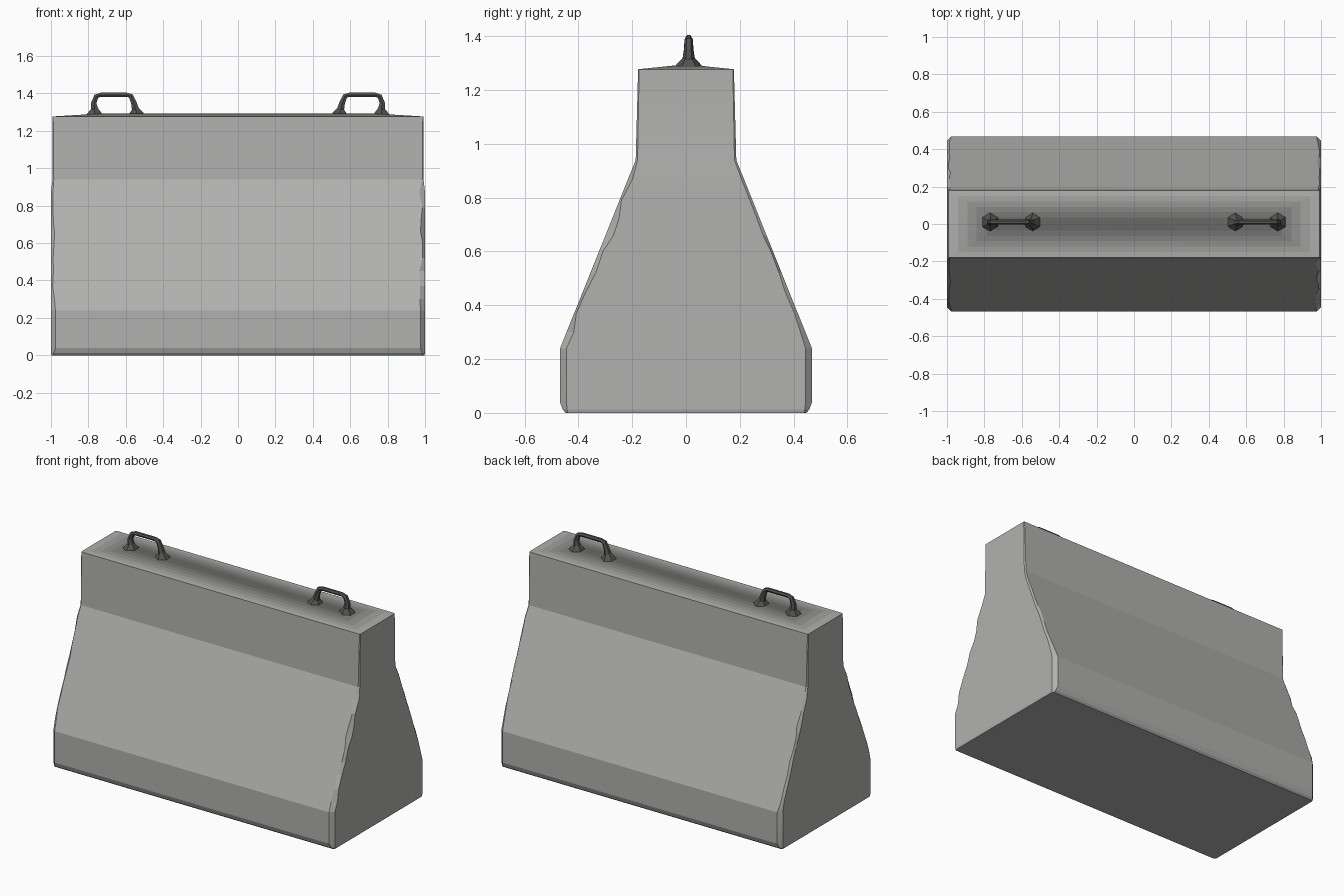
import bpy, bmesh, math, random
from mathutils import Vector

if "Cube" in bpy.data.objects:
    bpy.data.objects.remove(bpy.data.objects["Cube"])

random.seed(4)


def grey(name, v):
    mat = bpy.data.materials.new(name)
    mat.diffuse_color = (v, v, v * 0.98, 1)
    mat.use_nodes = True
    mat.node_tree.nodes["Principled BSDF"].inputs["Base Color"].default_value = mat.diffuse_color
    return mat


CONCRETE = grey("concrete", 0.44)
STEEL = grey("dark_steel", 0.085)
# weathering of the top, from the rim inwards
STAINS = [grey("stain_%d" % i, v) for i, v in enumerate((0.43, 0.36, 0.29, 0.23, 0.18, 0.14))]


def finish(bm, name, angle, mats):
    bmesh.ops.recalc_face_normals(bm, faces=bm.faces)
    mesh = bpy.data.meshes.new(name)
    bm.to_mesh(mesh)
    bm.free()
    for m in mats:
        mesh.materials.append(m)
    ob = bpy.data.objects.new(name, mesh)
    bpy.context.collection.objects.link(ob)
    bpy.ops.object.select_all(action='DESELECT')
    ob.select_set(True)
    bpy.context.view_layer.objects.active = ob
    bpy.ops.object.shade_smooth_by_angle(angle=math.radians(angle))
    return ob


def loft(bm, loops, first_stain=None):
    """Skin a stack of equal-length point loops and cap both ends."""
    rings = [[bm.verts.new(p) for p in loop] for loop in loops]
    for k, (a, b) in enumerate(zip(rings, rings[1:])):
        for i in range(len(a)):
            j = (i + 1) % len(a)
            f = bm.faces.new((a[i], a[j], b[j], b[i]))
            if first_stain is not None and k >= first_stain:
                f.material_index = k - first_stain + 1
    bm.faces.new(rings[0])
    cap = bm.faces.new(rings[-1])
    if first_stain is not None:
        cap.material_index = len(STAINS)


def level(half_x, half_y, z, chamfer, wear=0.0):
    """Horizontal rectangle with four cut, optionally chipped, corners."""
    pts = []
    for sx, sy in ((1, 1), (-1, 1), (-1, -1), (1, -1)):
        # the front right corner is the most damaged
        w = wear * (1.8 if (sx, sy) == (1, -1) else 1)
        cx = chamfer + random.uniform(0, w)
        cy = chamfer + random.uniform(0, w)
        side = (sx * (half_x - cx), sy * half_y, z)
        end = (sx * half_x, sy * (half_y - cy), z)
        pts += [end, side] if sx * sy > 0 else [side, end]
    return pts


# Concrete body: foot, sloped flank with chipped corners, upright stem
loops = [level(0.997, 0.447, 0.0, 0.008),
         level(1.0, 0.458, 0.012, 0.016),
         level(1.0, 0.468, 0.038, 0.024),
         level(1.0, 0.468, 0.24, 0.024)]
for z in (0.30, 0.37, 0.45, 0.52, 0.60, 0.66, 0.72, 0.79, 0.87):
    t = (z - 0.24) / 0.70
    loops.append(level(1.0, 0.468 - 0.281 * t, z, 0.007, 0.013))
loops += [level(0.992, 0.187, 0.94, 0.007),
          level(0.992, 0.178, 1.277, 0.004)]
# slightly crowned top, darkening in bands towards the middle
first = len(loops) - 1
n = len(STAINS)
for i in range(1, n):
    t = i / (n - 1)
    loops.append(level(0.992 - 0.252 * t, 0.178 - 0.143 * t, 1.277 + 0.015 * t, 0.004))
bm = bmesh.new()
loft(bm, loops, first)
finish(bm, "barrier_body", 12, [CONCRETE] + STAINS)

# Lifting handles: hexagonal bar with flared feet (x, z, radius)
PATH = [(0.770, 1.280, 0.048), (0.766, 1.300, 0.034), (0.767, 1.318, 0.019),
        (0.771, 1.350, 0.014), (0.758, 1.384, 0.013), (0.735, 1.393, 0.011),
        (0.595, 1.393, 0.011), (0.572, 1.386, 0.013), (0.557, 1.350, 0.015),
        (0.549, 1.318, 0.019), (0.543, 1.300, 0.034), (0.540, 1.280, 0.048)]


def handle(name, sx):
    centers = [Vector((sx * x, 0.01, z)) for x, z, r in PATH]
    last = len(PATH) - 1
    loops = []
    for i, c in enumerate(centers):
        d = centers[min(i + 1, last)] - centers[max(i - 1, 0)]
        if i in (0, 1, last - 1, last):
            d = Vector((0, 0, 1 if i < 2 else -1))   # level feet
        d.normalize()
        across = Vector((0, 1, 0))
        out = d.cross(across)
        r = PATH[i][2]
        loops.append([c + across * (r * 1.2 * math.cos(a)) + out * (r * 1.15 * math.sin(a))
                      for a in (k * math.pi / 3 for k in range(6))])
    bm = bmesh.new()
    loft(bm, loops)
    finish(bm, name, 20, [STEEL])


handle("lifting_handle_left", -1)
handle("lifting_handle_right", 1)
